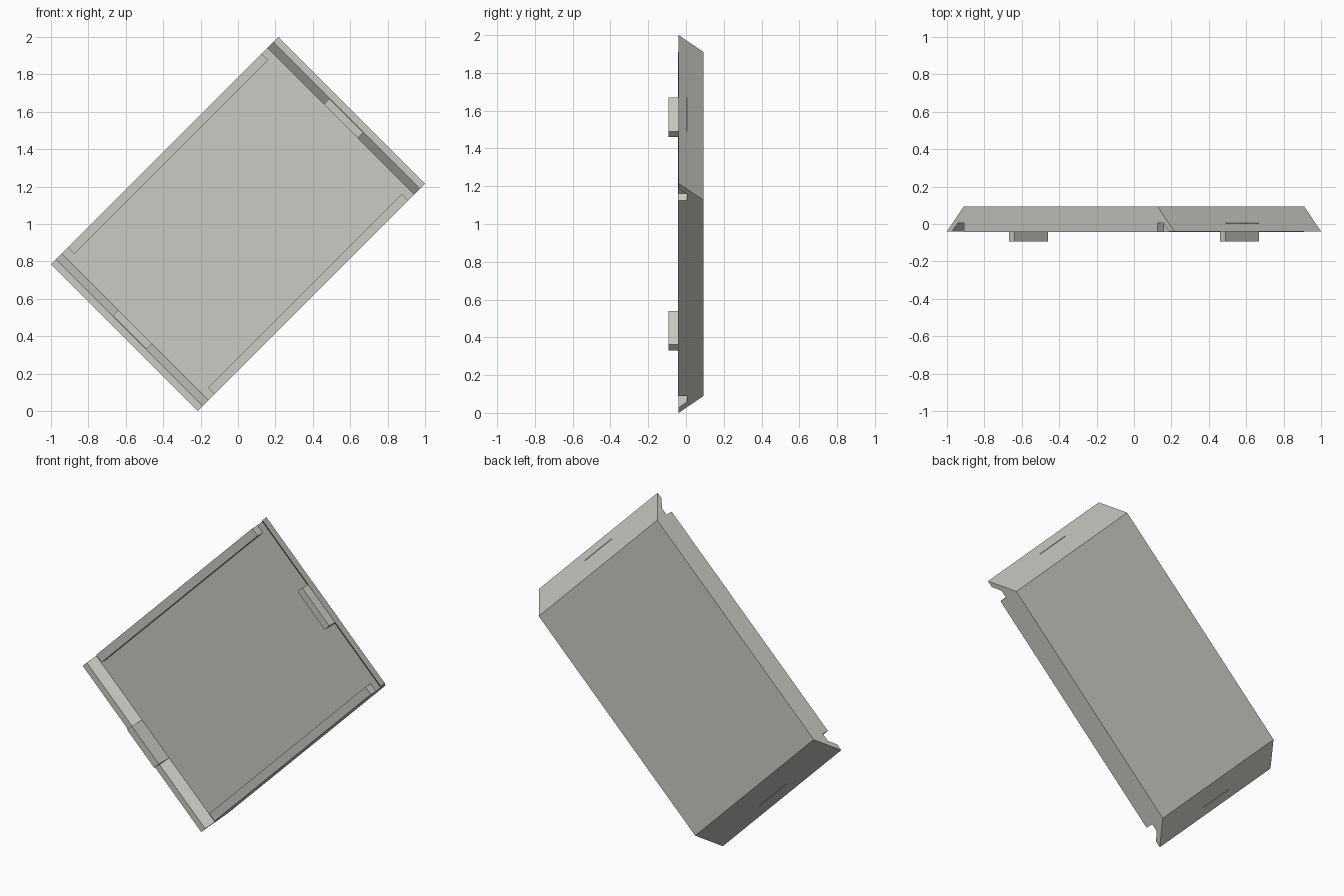
import bpy, bmesh, math
from mathutils import Matrix

if "Cube" in bpy.data.objects:
    bpy.data.objects.remove(bpy.data.objects["Cube"])

grey = bpy.data.materials.new("warm_light_grey")
grey.diffuse_color = (0.60, 0.60, 0.56, 1)
grey.use_nodes = True
grey.node_tree.nodes["Principled BSDF"].inputs["Base Color"].default_value = grey.diffuse_color

HALF_W = 0.555    # half width of the tray
FLOOR = 0.005     # depth of the recessed floor
# The whole tray is tilted 45 degrees in the front plane
TILT = Matrix.Translation((0, 0, 1)) @ Matrix.Rotation(math.radians(-45), 4, 'Y')


def prism(name, profile, z0, z1):
    """Extrude an (x, y) profile from z0 to z1, then tilt it."""
    bm = bmesh.new()
    face = bm.faces.new([bm.verts.new((x, y, z0)) for x, y in profile])
    ext = bmesh.ops.extrude_face_region(bm, geom=[face])
    moved = [e for e in ext["geom"] if isinstance(e, bmesh.types.BMVert)]
    bmesh.ops.translate(bm, verts=moved, vec=(0, 0, z1 - z0))
    bmesh.ops.recalc_face_normals(bm, faces=bm.faces)
    bm.transform(TILT)
    mesh = bpy.data.meshes.new(name)
    bm.to_mesh(mesh)
    bm.free()
    mesh.materials.append(grey)
    obj = bpy.data.objects.new(name, mesh)
    bpy.context.collection.objects.link(obj)


def box(name, x0, x1, y0, y1, z0, z1):
    prism(name, [(x0, y0), (x1, y0), (x1, y1), (x0, y1)], z0, z1)


# Tray body: sloping ends with a recessed floor between them
half = [(0.777, FLOOR), (0.822, -0.04), (0.86, -0.04), (0.733, 0.0925)]
prism("tray_body", half + [(-x, y) for x, y in reversed(half)], -HALF_W, HALF_W)

# Side lips stop short of the ends, leaving the corner notches
box("upper_side_lip", -0.732, 0.732, -0.043, FLOOR, 0.505, HALF_W)
box("lower_side_lip", -0.732, 0.732, -0.043, FLOOR, -HALF_W, -0.505)

# Clip tabs standing against the inside of each end
box("right_clip_tab", 0.777, 0.82, -0.0925, FLOOR, -0.127, 0.127)
box("left_clip_tab", -0.82, -0.777, -0.0925, FLOOR, -0.127, 0.127)
